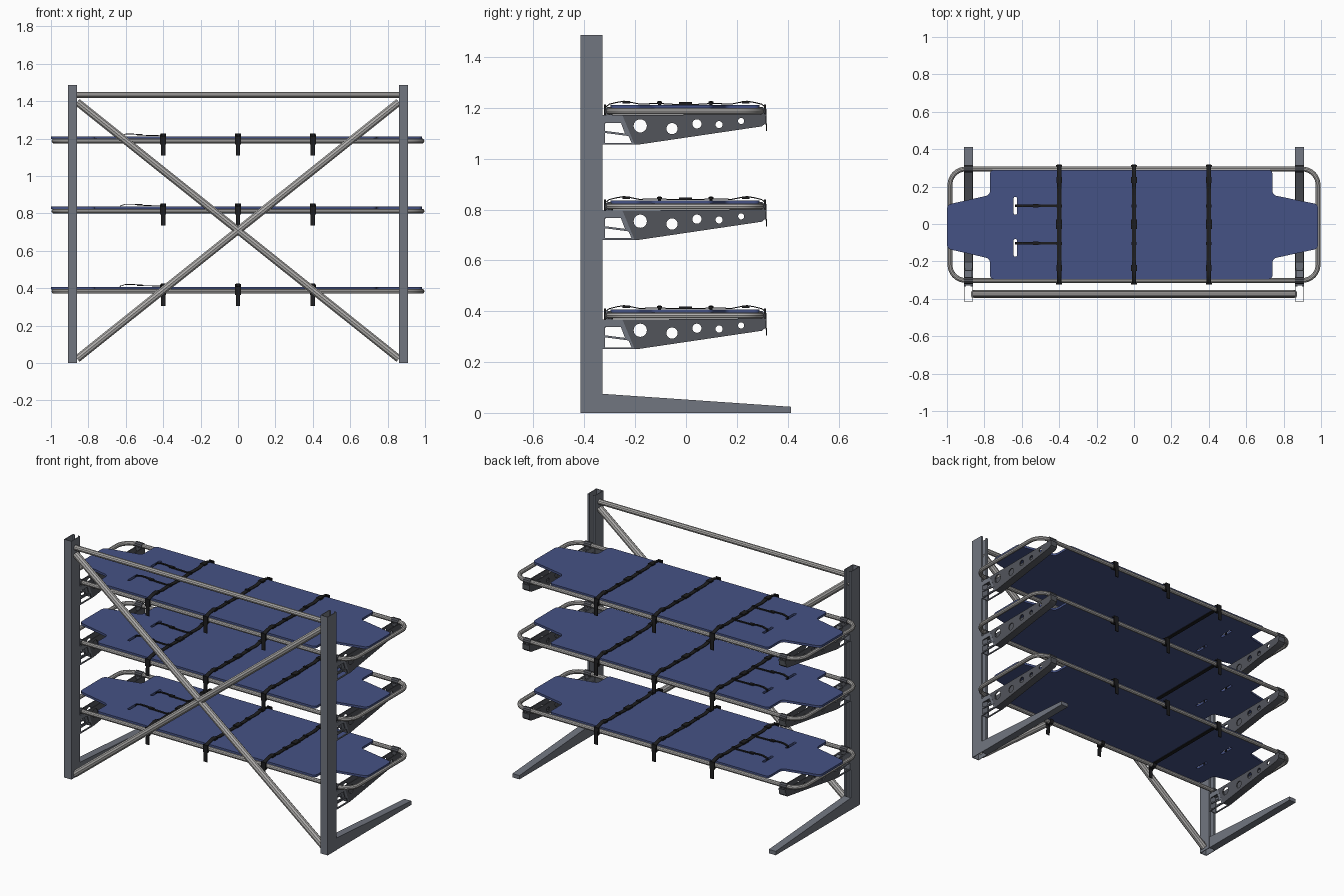
import bpy, bmesh, math
from mathutils import Matrix, Vector

if "Cube" in bpy.data.objects:
    bpy.data.objects.remove(bpy.data.objects["Cube"])


def mat(name, r, g, b):
    m = bpy.data.materials.new(name)
    m.diffuse_color = (r, g, b, 1)
    m.use_nodes = True
    m.node_tree.nodes["Principled BSDF"].inputs["Base Color"].default_value = m.diffuse_color
    return m


STEEL = mat("slate steel", 0.165, 0.18, 0.215)
TUBE = mat("light aluminium", 0.44, 0.43, 0.42)
BLUE = mat("blue canvas", 0.06, 0.085, 0.235)
BLACK = mat("black webbing", 0.012, 0.012, 0.013)
DARK = mat("dark bracket", 0.085, 0.09, 0.105)

# local XY of a profile mapped to world YZ, or world XZ
YZ = Matrix(((0, 0, 1, 0), (1, 0, 0, 0), (0, 1, 0, 0), (0, 0, 0, 1)))
XZ = Matrix(((1, 0, 0, 0), (0, 0, -1, 0), (0, 1, 0, 0), (0, 0, 0, 1)))
XY = Matrix.Identity(4)


def add(name, bm, material):
    bmesh.ops.remove_doubles(bm, verts=bm.verts, dist=1e-5)
    bmesh.ops.recalc_face_normals(bm, faces=bm.faces)
    me = bpy.data.meshes.new(name)
    bm.to_mesh(me)
    bm.free()
    for p in me.polygons:
        p.use_smooth = True
    me.set_sharp_from_angle(angle=math.radians(35))
    me.materials.append(material)
    ob = bpy.data.objects.new(name, me)
    bpy.context.collection.objects.link(ob)
    return ob


def from_curve(name, loops, material, matrix, dim, cyclic=True, extrude=0, bevel=0):
    """Turn closed loops (filled, with holes) or a round tube path into a mesh."""
    cu = bpy.data.curves.new(name, 'CURVE')
    cu.dimensions = dim
    if dim == '2D':
        cu.fill_mode = 'BOTH'
    else:
        cu.use_fill_caps = True
    cu.extrude, cu.bevel_depth, cu.bevel_resolution = extrude, bevel, 3
    for loop in loops:
        s = cu.splines.new('POLY')
        s.points.add(len(loop) - 1)
        for p, c in zip(s.points, loop):
            p.co = (c[0], c[1], c[2] if len(c) > 2 else 0, 1)
        s.use_cyclic_u = cyclic
    ob = bpy.data.objects.new(name, cu)
    bpy.context.collection.objects.link(ob)
    dg = bpy.context.evaluated_depsgraph_get()
    me = bpy.data.meshes.new_from_object(ob.evaluated_get(dg))
    bm = bmesh.new()
    bm.from_mesh(me)
    bm.transform(matrix)
    bpy.data.objects.remove(ob)
    bpy.data.curves.remove(cu)
    bpy.data.meshes.remove(me)
    return add(name, bm, material)


def plate(name, loops, thick, material, matrix):
    return from_curve(name, loops, material, matrix, '2D', extrude=thick / 2)


def tube(name, pts, r, material, cyclic=False):
    return from_curve(name, [pts], material, XY, '3D', cyclic, bevel=r)


def box(name, size, loc, material):
    bm = bmesh.new()
    bmesh.ops.create_cube(bm, size=1)
    bm.transform(Matrix.Translation(loc) @ Matrix.Diagonal((*size, 1)))
    return add(name, bm, material)


def rounded(pts, r, n=5):
    """Round every corner of a polygon."""
    out = []
    for i, p in enumerate(pts):
        p = Vector(p)
        a, b = Vector(pts[i - 1]) - p, Vector(pts[(i + 1) % len(pts)]) - p
        s, e = p + a.normalized() * r, p + b.normalized() * r
        for k in range(n + 1):
            t = k / n
            # weight chosen so a right angle gives nearly a circle
            w = 0.707
            d = (1 - t) ** 2 + 2 * w * t * (1 - t) + t * t
            out.append(tuple((s * (1 - t) ** 2 + p * 2 * w * t * (1 - t) + e * t * t) / d))
    return out


def circle(x, y, r, n=24):
    return [(x + r * math.cos(2 * math.pi * i / n), y + r * math.sin(2 * math.pi * i / n)) for i in range(n)]


def ribbon(name, pts, width, material, matrix, thick=0.004):
    """Flat strap following a path in the profile plane."""
    up, down = [], []
    for i, p in enumerate(pts):
        d = Vector(pts[min(i + 1, len(pts) - 1)]) - Vector(pts[max(i - 1, 0)])
        n = Vector((-d.y, d.x)).normalized() * thick / 2
        up.append(tuple(Vector(p) + n))
        down.append(tuple(Vector(p) - n))
    return plate(name, [up + down[::-1]], width, material, matrix)


def at(x, y, z):
    return Matrix.Translation((x, y, z))


# Upright slotted channels and tapered feet
for side, sx in (("left", -0.885), ("right", 0.885)):
    h, w, y0, y1 = 0.025, 0.004, -0.415, -0.329
    c = [(-h, y0), (h, y0), (h, y1), (0.012, y1), (0.012, y1 - w), (h - w, y1 - w),
         (h - w, y0 + w), (w - h, y0 + w), (w - h, y1 - w), (-0.012, y1 - w), (-0.012, y1), (-h, y1)]
    plate(side + "_upright", [c], 1.487, STEEL, at(sx, 0, 0.7435))
    plate(side + "_foot", [[(-0.329, 0), (0.413, 0), (0.413, 0.024), (-0.329, 0.075)]],
          0.048, STEEL, at(sx, 0, 0) @ YZ)

# Rear frame tubes
tube("top_rail", [(-0.862, -0.375, 1.433), (0.862, -0.375, 1.433)], 0.016, TUBE)
for s in (-1, 1):
    tube("cross_brace", [(-0.86 * s, -0.375, 1.395), (0.86 * s, -0.375, 0.022)], 0.021, TUBE)

# Stretcher outlines
FRAME = [(x, y, 0) for x, y in rounded([(-0.984, -0.302), (0.984, -0.302), (0.984, 0.294), (-0.984, 0.294)], 0.085, 8)]
BOARD = rounded([(-0.77, -0.296), (0.74, -0.296), (0.74, -0.185), (0.985, -0.132), (0.985, 0.105),
                 (0.74, 0.155), (0.74, 0.29), (-0.77, 0.29), (-0.77, 0.155), (-1.0, 0.103),
                 (-1.0, -0.132), (-0.77, -0.185)], 0.022)
SLOTS = [rounded([(-0.643, y - 0.047), (-0.626, y - 0.047), (-0.626, y + 0.047), (-0.643, y + 0.047)], 0.006)
         for y in (0.098, -0.128)]

# Bracket profiles, measured from the tube centre height
ARM = [(-0.25, -0.016), (-0.202, -0.132), (-0.19, -0.132), (0.298, -0.06), (0.313, -0.048), (0.316, -0.012), (0.302, -0.012)]
ARM_HOLES = [circle(-0.18, -0.058, 0.026), circle(-0.055, -0.069, 0.022), circle(0.043, -0.05, 0.018),
             circle(0.13, -0.053, 0.014), circle(0.217, -0.039, 0.012)]
MOUNT = [(-0.328, -0.016), (-0.328, -0.132), (-0.202, -0.132), (-0.25, -0.016)]
MOUNT_HOLES = [[(-0.318, -0.125), (-0.214, -0.125), (-0.226, -0.098), (-0.318, -0.086)],
               [(-0.318, -0.078), (-0.24, -0.088), (-0.256, -0.046), (-0.318, -0.046)]]

for lv, zc in (("lower", 0.383), ("middle", 0.812), ("upper", 1.187)):
    n = lv + "_"
    # Tubular frame and canvas board
    f = tube(n + "stretcher_frame", FRAME, 0.013, TUBE, True)
    f.location.z = zc
    plate(n + "stretcher_board", [BOARD] + SLOTS, 0.014, BLUE, at(0, 0, zc + 0.017))

    # Support brackets: two pierced cheeks, floor strip, mount and clamps
    for sx in (-0.885, 0.885):
        for dx in (-0.021, 0.021):
            plate(n + "bracket_cheek", [ARM] + ARM_HOLES, 0.006, DARK, at(sx + dx, 0, zc) @ YZ)
            plate(n + "bracket_mount", [MOUNT] + MOUNT_HOLES, 0.007, STEEL, at(sx + dx, 0, zc) @ YZ)
        ribbon(n + "bracket_floor", [(-0.202, -0.13), (-0.19, -0.13), (0.298, -0.058), (0.312, -0.046), (0.314, -0.014)],
               0.042, DARK, at(sx, 0, zc) @ YZ)
        ribbon(n + "bracket_web", [(-0.25, -0.016), (-0.204, -0.13)], 0.042, STEEL, at(sx, 0, zc) @ YZ)
        box(n + "bracket_back_plate", (0.048, 0.006, 0.116), (sx, -0.325, zc - 0.074), STEEL)
        for y in (-0.302, 0.294):
            tube(n + "frame_clamp", [(sx - 0.024, y, zc), (sx + 0.024, y, zc)], 0.018, DARK)
            box(n + "clamp_foot", (0.04, 0.022, 0.025), (sx, y, zc - 0.02), DARK)

    # Cross straps with buckles, edge clips and loose tails
    half = [(0.05, 0.027), (0.1, 0.03), (0.18, 0.028), (0.21, 0.034), (0.24, 0.039), (0.27, 0.034),
            (0.298, 0.027), (0.313, 0.015), (0.315, 0), (0.316, -0.078)]
    path = [(-y - 0.004, z) for y, z in half[::-1]] + half
    for sx in (-0.4, 0, 0.4):
        m = at(sx, 0, zc) @ YZ
        ribbon(n + "cross_strap", path, 0.024, BLACK, m)
        for s in (-1, 1):
            # strap loop tucked under the tube
            ribbon(n + "strap_loop", [(s * y - 0.004, z) for y, z in
                   ((0.315, 0), (0.31, -0.012), (0.298, -0.018), (0.284, -0.012), (0.279, 0.0), (0.279, 0.01))],
                   0.024, BLACK, m)
            box(n + "strap_clip", (0.032, 0.008, 0.046), (sx, s * 0.315 - 0.004, zc + 0.004), BLACK)
            box(n + "strap_adjuster", (0.03, 0.03, 0.01), (sx, s * 0.235, zc + 0.035), BLACK)
            box(n + "strap_keeper", (0.028, 0.014, 0.009), (sx, s * 0.1 - 0.004, zc + 0.031), BLACK)
        box(n + "centre_buckle", (0.032, 0.05, 0.01), (sx, -0.002, zc + 0.03), BLACK)
    box(n + "under_strap", (0.024, 0.57, 0.004), (-0.4, -0.003, zc + 0.007), BLACK)

    # Shoulder straps running to the head slots
    for y in (0.098, -0.104):
        ribbon(n + "shoulder_strap", [(-0.634, 0.006), (-0.63, 0.028), (-0.6, 0.037), (-0.56, 0.037),
                                      (-0.5, 0.03), (-0.4, 0.028)], 0.013, BLACK, at(0, y, zc) @ XZ)
        box(n + "shoulder_adjuster", (0.03, 0.019, 0.008), (-0.525, y, zc + 0.033), BLACK)
